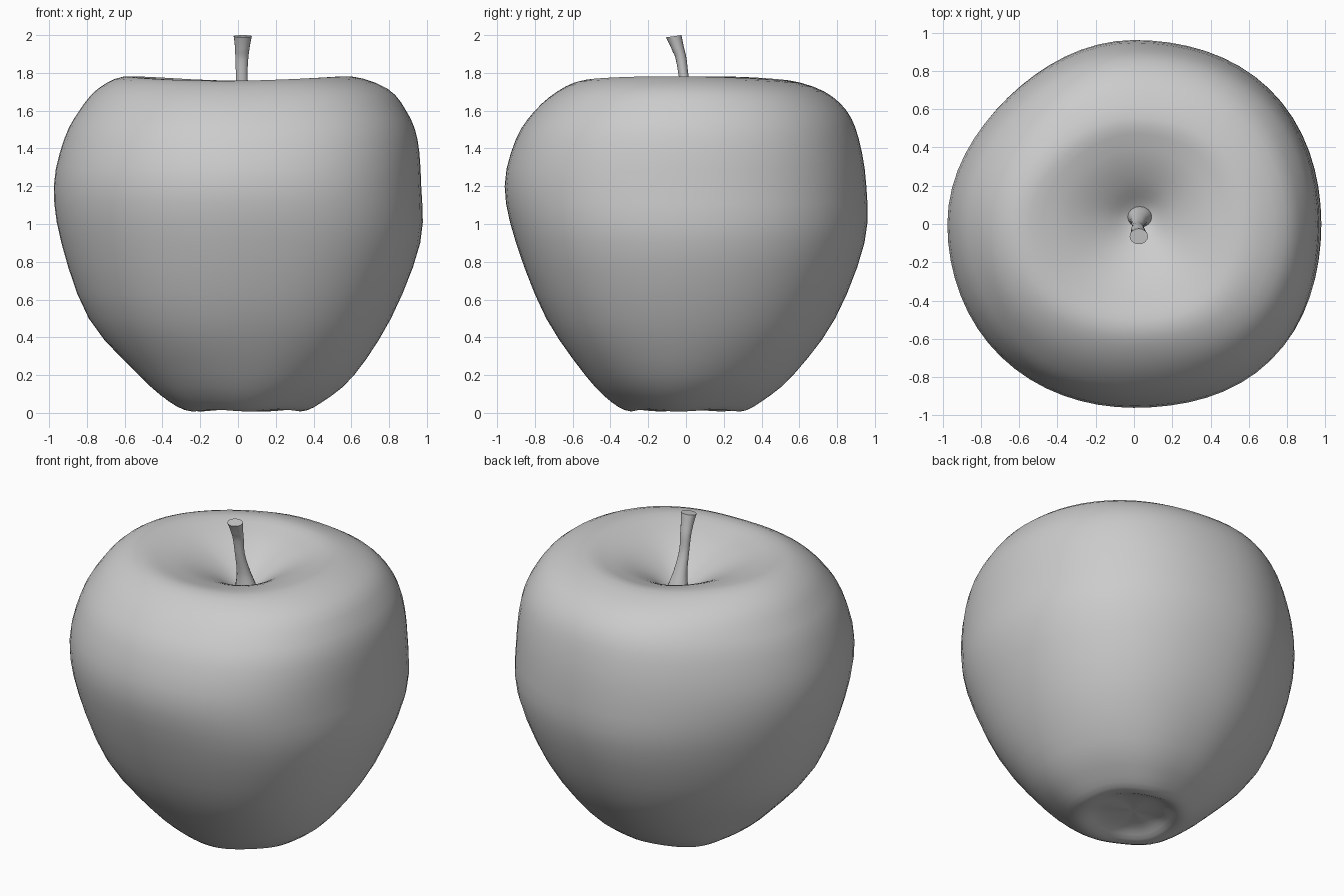
import bpy, bmesh
from math import sin, cos, pi, tau, radians

if "Cube" in bpy.data.objects:
    bpy.data.objects.remove(bpy.data.objects["Cube"])


def spline(points, steps):
    """Catmull-Rom resampling of a list of equal-length tuples."""
    out = []
    n = len(points)
    for i in range(n - 1):
        p0, p1 = points[max(i - 1, 0)], points[i]
        p2, p3 = points[i + 1], points[min(i + 2, n - 1)]
        for s in range(steps):
            t = s / steps
            out.append(tuple(
                0.5 * (2 * b + (c - a) * t + (2 * a - 5 * b + 4 * c - d) * t ** 2
                       + (3 * b - a - 3 * c + d) * t ** 3)
                for a, b, c, d in zip(p0, p1, p2, p3)))
    out.append(points[-1])
    return out


def loft(name, rings, angle):
    """Skin a stack of closed rings and cap both ends."""
    bm = bmesh.new()
    loops = [[bm.verts.new(p) for p in ring] for ring in rings]
    n = len(loops[0])
    for a, b in zip(loops, loops[1:]):
        for i in range(n):
            j = (i + 1) % n
            bm.faces.new((a[i], a[j], b[j], b[i]))
    bm.faces.new(loops[0][::-1])
    bm.faces.new(loops[-1])
    bmesh.ops.recalc_face_normals(bm, faces=bm.faces)
    mesh = bpy.data.meshes.new(name)
    bm.to_mesh(mesh)
    bm.free()
    obj = bpy.data.objects.new(name, mesh)
    bpy.context.collection.objects.link(obj)
    bpy.ops.object.select_all(action='DESELECT')
    obj.select_set(True)
    bpy.context.view_layer.objects.active = obj
    bpy.ops.object.shade_smooth_by_angle(angle=radians(angle))
    return obj


# Apple body: height, then radius towards right, back, left, front
profile = [
    (0.065, .01, .01, .01, .01),
    (0.06, .12, .12, .12, .12),
    (0.045, .22, .21, .18, .20),
    (0.012, .33, .30, .26, .29),
    (0.06, .44, .40, .37, .39),
    (0.20, .61, .57, .53, .53),
    (0.50, .81, .79, .79, .74),
    (0.90, .965, .945, .935, .90),
    (1.20, .97, .955, .975, .96),
    (1.45, .95, .915, .92, .90),
    (1.60, .89, .85, .84, .80),
    (1.71, .79, .73, .74, .68),
    (1.77, .60, .55, .60, .55),
    (1.745, .43, .42, .43, .42),
    (1.70, .30, .30, .30, .30),
    (1.635, .18, .18, .18, .18),
    (1.565, .08, .08, .08, .08),
    (1.53, .01, .01, .01, .01),
]
quadrant_bulge = (.03, -.035, .015, .045)
SEGMENTS = 64


def body_ring(z, right, back, left, front):
    ring = []
    for i in range(SEGMENTS):
        a = tau * i / SEGMENTS
        c, s = cos(a), sin(a)
        r = (right if c > 0 else left) * c * c + (back if s > 0 else front) * s * s
        r *= 1 + quadrant_bulge[int(a / (pi / 2)) % 4] * sin(2 * a) ** 2
        # five soft lobes around the foot, uneven rim at the top
        foot = max(0, 1 - abs(z - 0.05) / 0.35) * min(1, r / 0.3)
        r *= 1 + 0.01 * foot * cos(5 * a + 0.6)
        rim = max(0, (z - 1.6) / 0.17) * min(1, r / 0.4)
        dz = 0.012 * rim * cos(2 * a + 0.3) - 0.005 * foot * cos(5 * a + 0.6)
        # the stem dimple sits a little off centre
        shift = max(0, 1 - r / 0.6) if z > 1.4 else 0
        ring.append((r * c + 0.03 * shift, r * s + 0.04 * shift, max(0, z + dz)))
    return ring


loft("apple_body", [body_ring(*p) for p in spline(profile, 3)], 60)

# Stem: x, y, z, radius
stem_path = [
    (0.03, 0.04, 1.50, .075),
    (0.03, 0.035, 1.57, .06),
    (0.025, 0.02, 1.65, .042),
    (0.02, -0.01, 1.77, .031),
    (0.02, -0.025, 1.87, .034),
    (0.023, -0.045, 1.94, .039),
    (0.025, -0.065, 2.00, .048),
]
stem_rings = []
for x, y, z, r in spline(stem_path, 3):
    tilt = 0.12 * r if z > 1.9 else 0
    stem_rings.append([(x + r * cos(tau * i / 16), y + 0.85 * r * sin(tau * i / 16),
                        z + tilt * (sin(tau * i / 16) - 1)) for i in range(16)])
loft("stem", stem_rings, 40)
